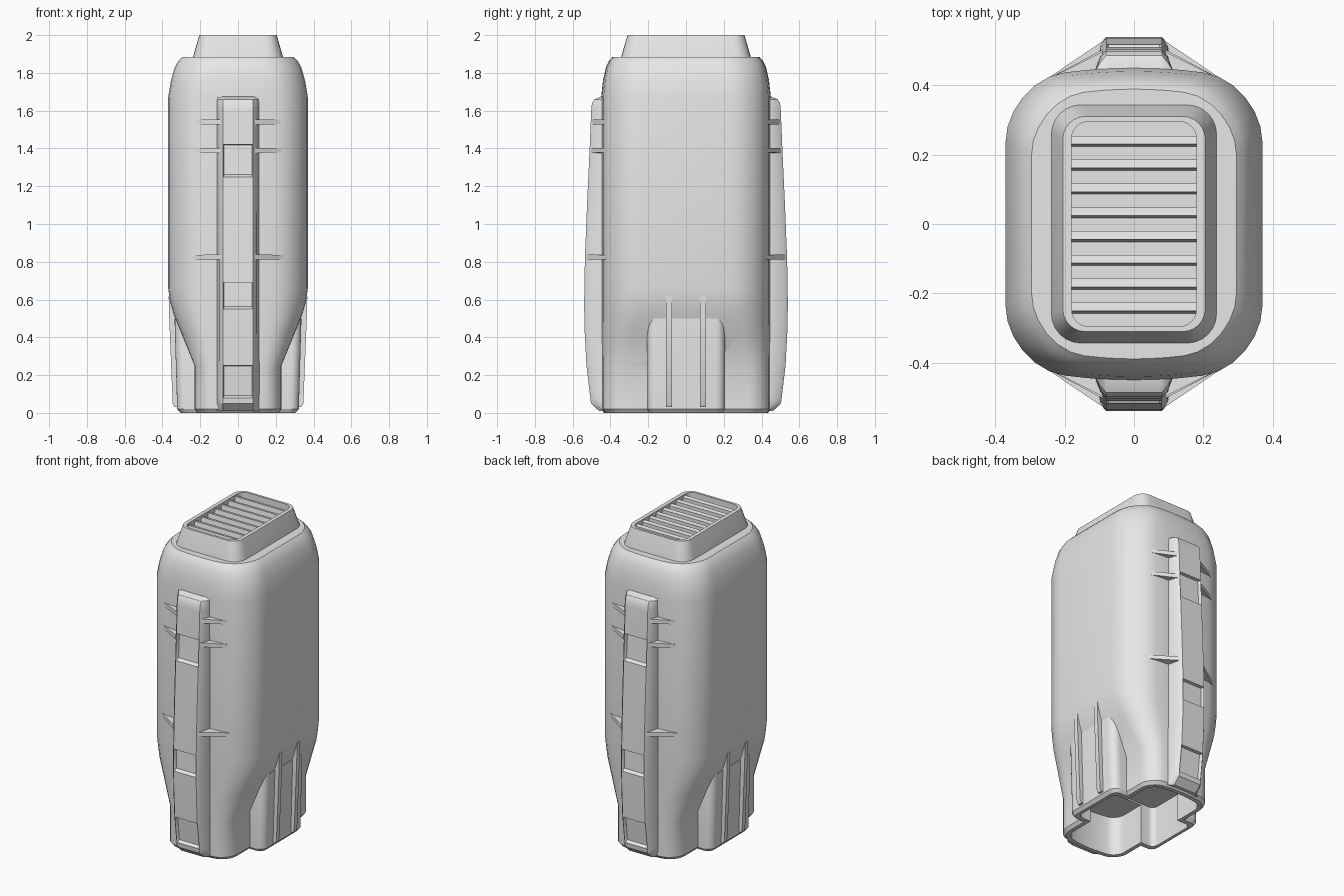
import bpy, bmesh, math

cube = bpy.data.objects.get("Cube")
if cube:
    bpy.data.objects.remove(cube)

grey = bpy.data.materials.new("plain grey")
grey.use_nodes = True
grey.diffuse_color = (0.8, 0.8, 0.8, 1)
grey.node_tree.nodes["Principled BSDF"].inputs["Base Color"].default_value = (0.8, 0.8, 0.8, 1)


def loft(name, rings):
    """Skin a stack of equal-length point rings and close both ends."""
    bm = bmesh.new()
    loops = [[bm.verts.new(p) for p in ring] for ring in rings]
    n = len(loops[0])
    for a, b in zip(loops, loops[1:]):
        for i in range(n):
            j = (i + 1) % n
            bm.faces.new((a[i], a[j], b[j], b[i]))
    bm.faces.new(loops[0])
    bm.faces.new(loops[-1])
    bmesh.ops.remove_doubles(bm, verts=bm.verts, dist=1e-5)
    bmesh.ops.recalc_face_normals(bm, faces=bm.faces)
    mesh = bpy.data.meshes.new(name)
    bm.to_mesh(mesh)
    bm.free()
    mesh.materials.append(grey)
    obj = bpy.data.objects.new(name, mesh)
    bpy.context.collection.objects.link(obj)
    return obj


def section(z, hx, hy, r, bulge=0.0):
    """Rounded rectangle whose front and back may bow outward."""
    quarter = [(hx - r + r * math.cos(t), hy - r + r * math.sin(t))
               for t in [math.radians(15 * k) for k in range(7)]]
    quarter += [((hx - r) * f, hy) for f in (0.66, 0.33)]
    half = quarter + [(0, hy)] + [(-x, y) for x, y in reversed(quarter)]
    pts = half + [(-x, -y) for x, y in half]
    return [(x, y * (1 + bulge * (1 - (x / hx) ** 2)), z) for x, y in pts]


def lerp_profile(profile, z):
    for (z0, y0), (z1, y1) in zip(profile, profile[1:]):
        if z0 <= z <= z1:
            return y0 + (y1 - y0) * (z - z0) / (z1 - z0)
    return profile[-1][1]


# Main shell: straight neck, flared waist, tall body, rounded shoulder
body = loft("body", [section(*s) for s in (
    (0.0, 0.215, 0.405, 0.08, 0.07),
    (0.02, 0.23, 0.42, 0.09, 0.07),
    (0.25, 0.23, 0.42, 0.09, 0.07),
    (0.42, 0.30, 0.412, 0.13, 0.09),
    (0.52, 0.34, 0.408, 0.15, 0.1),
    (0.59, 0.36, 0.405, 0.165, 0.11),
    (0.66, 0.37, 0.405, 0.17, 0.11),
    (1.67, 0.37, 0.405, 0.17, 0.11),
    (1.76, 0.355, 0.396, 0.17, 0.11),
    (1.83, 0.335, 0.382, 0.165, 0.11),
    (1.865, 0.315, 0.366, 0.16, 0.11),
    (1.885, 0.295, 0.35, 0.15, 0.11))])

# Side housings at the foot
housing = loft("side_housing", [section(*s) for s in (
    (0.0, 0.305, 0.195, 0.04),
    (0.02, 0.322, 0.207, 0.05),
    (0.47, 0.335, 0.207, 0.05),
    (0.5, 0.335, 0.2, 0.05))])

# Open socket in the underside
cutters = [
    loft("socket_cutter", [section(z, 0.19, 0.38, 0.06, 0.07) for z in (-0.1, 0.25)]),
    loft("housing_cutter", [section(z, 0.285, 0.165, 0.035) for z in (-0.1, 0.26)])]
for obj in (body, housing):
    bpy.context.view_layer.objects.active = obj
    for cutter in cutters:
        cutter.hide_render = True
        mod = obj.modifiers.new("socket", "BOOLEAN")
        mod.operation = "DIFFERENCE"
        mod.solver = "EXACT"
        mod.object = cutter
        bpy.ops.object.modifier_apply(modifier=mod.name)
for cutter in cutters:
    bpy.data.objects.remove(cutter)

# Raised spines on front and back, with three shallow windows
SPINE = [(0.01, 0.46), (0.05, 0.503), (0.25, 0.527), (0.42, 0.536), (0.6, 0.54),
         (0.82, 0.535), (1.1, 0.524), (1.4, 0.51), (1.6, 0.502), (1.64, 0.498),
         (1.66, 0.485), (1.675, 0.45)]
WINDOWS = [(0.08, 0.25), (0.55, 0.69), (1.25, 1.42)]
stops = [(z, 0) for z, y in SPINE
         if not any(a <= z <= b for a, b in WINDOWS)]
for low, high in WINDOWS:
    stops += [(low, 0), (low + 0.012, 0.02), (high - 0.001, 0.022), (high, 0)]
stops.sort()


def spine_ring(z, recess, side):
    y = lerp_profile(SPINE, z)
    half = [(0.113, 0.42), (0.113, 0.44), (0.097, y - 0.02), (0.08, y),
            (0.074, y - recess)]
    pts = half + [(-px, py) for px, py in reversed(half)]
    return [(px, py * side, z) for px, py in pts]


for side, label in ((-1, "front"), (1, "back")):
    loft(label + "_spine", [spine_ring(z, d, side) for z, d in stops])
    # Thin triangular fins bracing the spine
    for number, z in enumerate((0.825, 1.39, 1.54)):
        y = lerp_profile(SPINE, z)
        for sx, hand in ((1, "left"), (-1, "right")):
            outline = [(0.08, 0.38), (0.09, y - 0.008), (0.26, 0.412), (0.24, 0.38)]
            loft(f"{label}_{hand}_fin_{number + 1}",
                 [[(px * sx, py * side, z + dz * (1.2 - px)) for px, py in outline]
                  for dz in (-0.012, 0.012)])

# Vertical grip ribs on the side housings
for sx, hand in ((1, "left"), (-1, "right")):
    for sy, end in ((1, "back"), (-1, "front")):
        outline = [(0.31, 0.03), (0.335, 0.03), (0.346, 0.05), (0.364, 0.5),
                   (0.367, 0.615), (0.31, 0.615)]
        loft(f"{hand}_{end}_rib",
             [[(px * sx, 0.09 * sy + dy, pz) for px, pz in outline]
              for dy in (-0.015, 0.015)])

# Vent collar with a recessed tray
loft("vent_collar", [section(*s) for s in (
    (1.87, 0.24, 0.345, 0.085),
    (1.885, 0.238, 0.343, 0.085),
    (2.0, 0.205, 0.31, 0.065),
    (2.0, 0.18, 0.295, 0.05),
    (1.95, 0.18, 0.295, 0.05))])

# Louvre slats across the tray
for i in range(8):
    y = 0.23 - i * 0.0686
    outline = [(y - 0.008, 1.945), (y, 1.99), (y + 0.024, 1.985), (y + 0.024, 1.945)]
    loft(f"vent_slat_{i + 1}",
         [[(x, py, pz) for py, pz in outline] for x in (-0.181, 0.181)])

# Smooth the rounded surfaces, keeping edges crisp
bpy.ops.object.select_all(action="DESELECT")
for obj in bpy.context.collection.objects:
    if obj.type == "MESH":
        obj.select_set(True)
        bpy.context.view_layer.objects.active = obj
bpy.ops.object.shade_smooth_by_angle(angle=math.radians(30))
